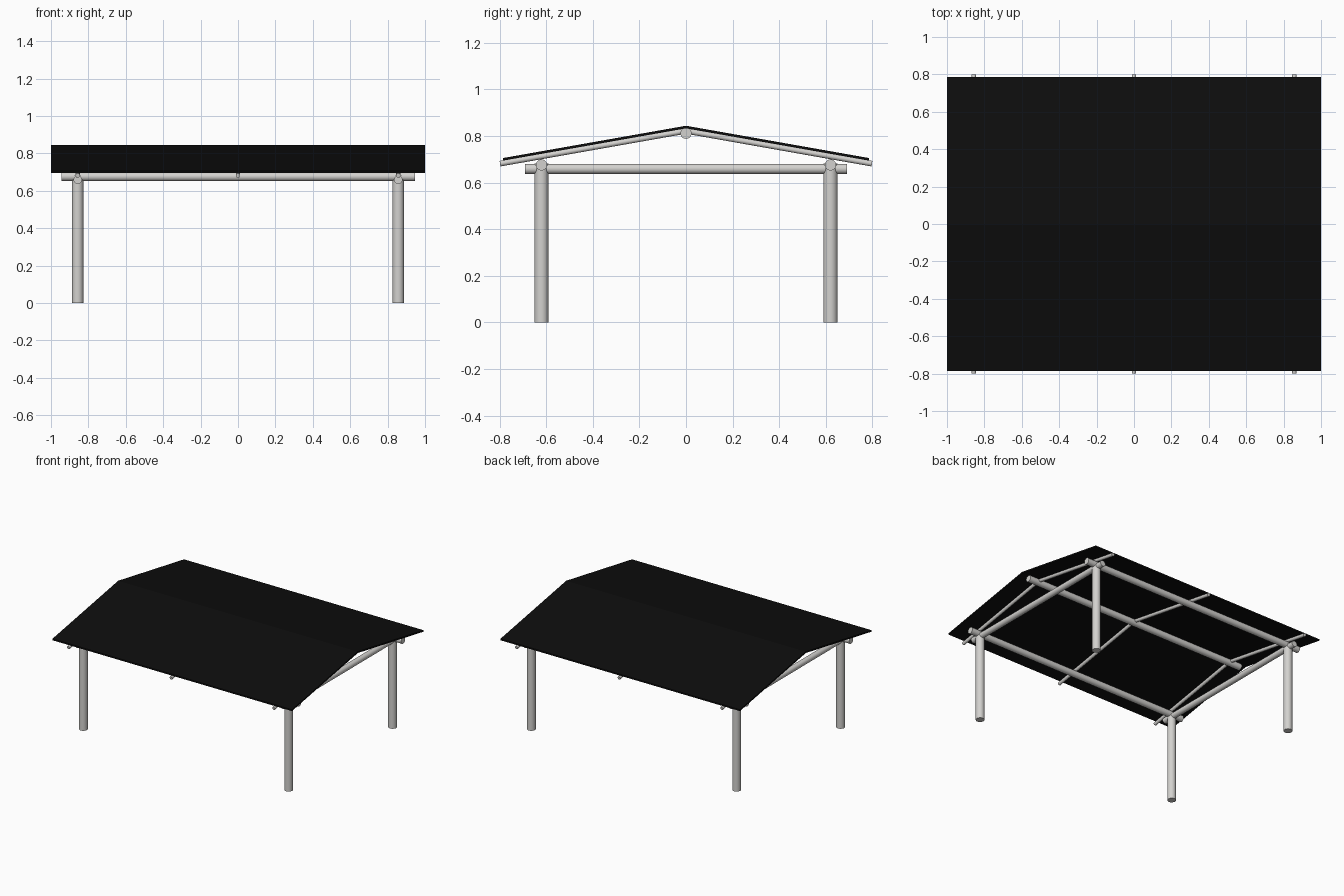
import bpy, bmesh, math
from mathutils import Vector

default = bpy.data.objects.get("Cube")
if default:
    bpy.data.objects.remove(default, do_unlink=True)


def material(name, rgb):
    mat = bpy.data.materials.new(name)
    mat.use_nodes = True
    color = (*rgb, 1)
    mat.diffuse_color = color
    mat.node_tree.nodes["Principled BSDF"].inputs["Base Color"].default_value = color
    return mat


TIMBER = material("pale timber", (0.65, 0.64, 0.62))
ROOFING = material("black roofing", (0.004, 0.004, 0.004))


def pole(name, start, end, radius):
    """Round pole running between two points."""
    start, end = Vector(start), Vector(end)
    axis = end - start
    bpy.ops.mesh.primitive_cylinder_add(
        vertices=32, radius=radius, depth=axis.length,
        location=(start + end) / 2,
        rotation=axis.to_track_quat("Z", "Y").to_euler())
    obj = bpy.context.object
    obj.name = name
    obj.data.materials.append(TIMBER)
    bpy.ops.object.shade_smooth_by_angle(angle=math.radians(40))
    return obj


POST_X, POST_Y = 0.857, 0.62
SLOPE = math.tan(math.radians(10))

# Corner posts and long eave beams
for y, side in ((-POST_Y, "front"), (POST_Y, "back")):
    for x, hand in ((-POST_X, "right"), (POST_X, "left")):
        pole(f"{side}_{hand}_post", (x, y, 0), (x, y, 0.682), 0.03)
    pole(f"{side}_eave_beam", (-0.945, y, 0.676), (0.945, y, 0.676), 0.024)

# Cross beams over each pair of posts
for x, hand in ((-POST_X, "right"), (POST_X, "left")):
    pole(f"{hand}_cross_beam", (x, -0.69, 0.659), (x, 0.69, 0.659), 0.022)

# Ridge beam
pole("ridge_beam", (-0.945, 0, 0.812), (0.945, 0, 0.812), 0.024)

# Sloping rafters
RAFTER_RIDGE = 0.822
for x, place in ((-POST_X, "right"), (0, "middle"), (POST_X, "left")):
    for s, side in ((-1, "front"), (1, "back")):
        pole(f"{place}_{side}_rafter", (x, 0, RAFTER_RIDGE),
             (x, s * 0.798, RAFTER_RIDGE - 0.798 * SLOPE), 0.012)

# Thin gabled roof sheet, extruded along the ridge
EAVE, RIDGE, THICK = 0.785, 0.844, 0.011
drop = EAVE * SLOPE
profile = [(-EAVE, RIDGE - drop), (0, RIDGE), (EAVE, RIDGE - drop)]
profile += [(y, z - THICK) for y, z in reversed(profile)]
bm = bmesh.new()
face = bm.faces.new([bm.verts.new((-1, y, z)) for y, z in profile])
ext = bmesh.ops.extrude_face_region(bm, geom=[face])
bmesh.ops.translate(bm, vec=(2, 0, 0),
                    verts=[g for g in ext["geom"] if isinstance(g, bmesh.types.BMVert)])
bmesh.ops.recalc_face_normals(bm, faces=bm.faces)
mesh = bpy.data.meshes.new("roof")
bm.to_mesh(mesh)
bm.free()
mesh.materials.append(ROOFING)
bpy.context.collection.objects.link(bpy.data.objects.new("roof", mesh))
